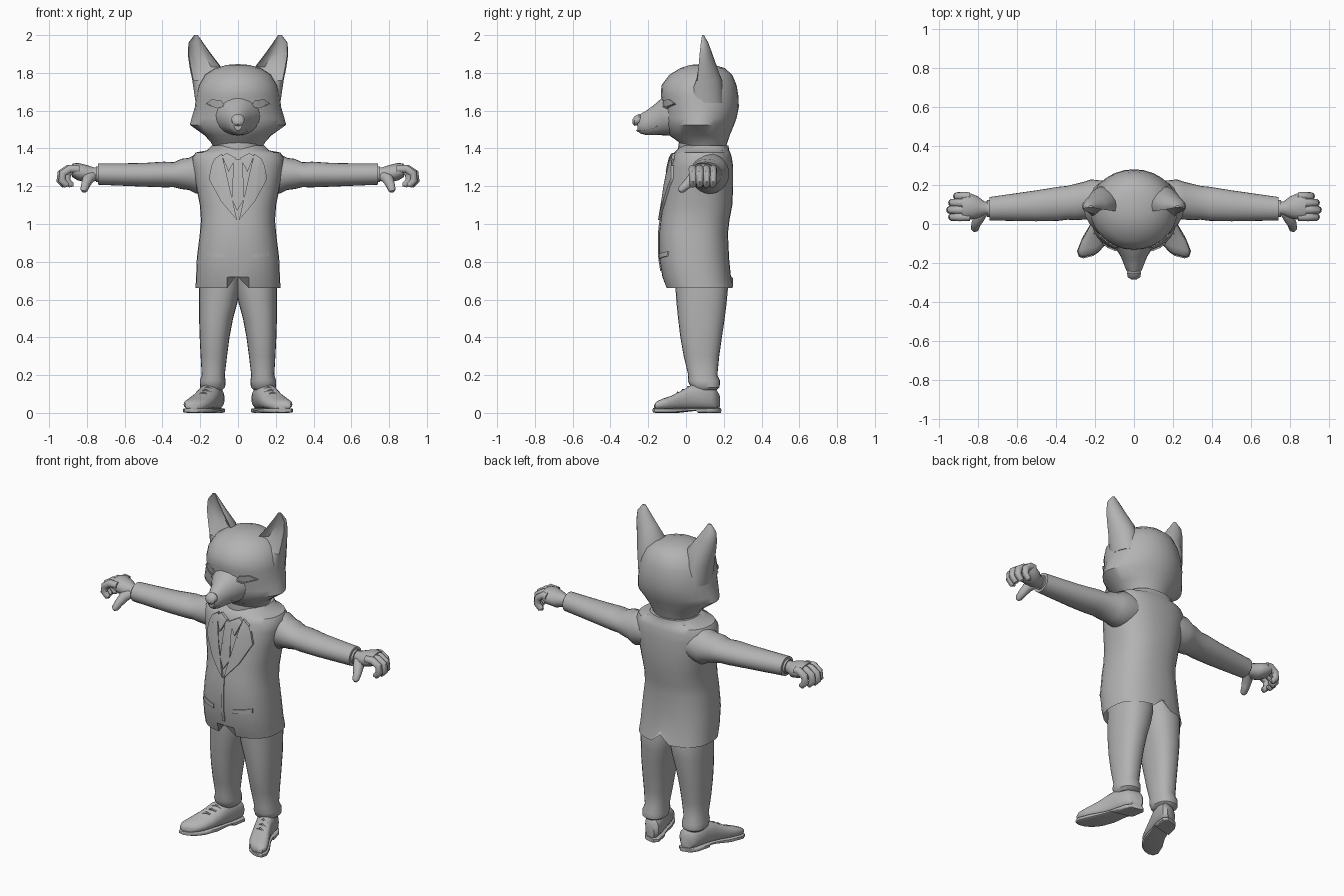
import bpy, bmesh, math
from mathutils import Vector
from mathutils.bvhtree import BVHTree

grey = bpy.data.materials.new("plain_grey")
grey.diffuse_color = (0.45, 0.45, 0.45, 1)


def finish(name, bm, mirror=False):
    bmesh.ops.recalc_face_normals(bm, faces=bm.faces)
    me = bpy.data.meshes.new(name)
    bm.to_mesh(me)
    bm.free()
    ob = bpy.data.objects.new(name, me)
    bpy.context.collection.objects.link(ob)
    me.materials.append(grey)
    if mirror:
        m = ob.modifiers.new("mirror", 'MIRROR')
        m.use_mirror_merge = False
    return ob


def power(v, e):
    return math.copysign(abs(v) ** (2 / e), v)


def loft(name, rings, n=24, e=2.0, mirror=False, tweak=None):
    """Skin rings of (centre, u, v[, exponent]) with capped ends."""
    bm = bmesh.new()
    loops = []
    for r in rings:
        c, u, v = (Vector(p) for p in r[:3])
        ex = r[3] if len(r) > 3 else e
        ang = [2 * math.pi * i / n for i in range(n)]
        loops.append([bm.verts.new(c + u * power(math.cos(a), ex) + v * power(math.sin(a), ex)) for a in ang])
    if tweak:
        tweak(loops)
    for a, b in zip(loops, loops[1:]):
        for i in range(n):
            j = (i + 1) % n
            bm.faces.new((a[i], a[j], b[j], b[i]))
    bm.faces.new(loops[0])
    bm.faces.new(loops[-1])
    return finish(name, bm, mirror)


def stack(name, rows, **kw):
    """Upright loft from rows of z, x0, x1, y_front, y_back[, exponent]."""
    rings = [((((x0 + x1) / 2), (f + b) / 2, z), ((x1 - x0) / 2, 0, 0), (0, (b - f) / 2, 0), *ex)
             for z, x0, x1, f, b, *ex in rows]
    return loft(name, rings, **kw)


def sideways(name, rows, **kw):
    """Loft along x from rows of x, y0, y1, z0, z1."""
    return loft(name, [((x, (a + b) / 2, (c + d) / 2), (0, (b - a) / 2, 0), (0, 0, (d - c) / 2))
                       for x, a, b, c, d in rows], **kw)


def tube(name, path, radii, **kw):
    pts = [Vector(p) for p in path]
    rings = []
    for i, p in enumerate(pts):
        t = (pts[min(i + 1, len(pts) - 1)] - pts[max(i - 1, 0)]).normalized()
        u = t.cross(Vector((0, 1, 0.3))).normalized()
        rings.append((p, u * radii[i], t.cross(u) * radii[i]))
    return loft(name, rings, **kw)


def plate(name, target, outline, thick=0.008, mirror=False):
    """Thin panel with an (x, z) outline laid on the front of a part."""
    tree = BVHTree.FromPolygons([v.co for v in target.data.vertices],
                                [p.vertices for p in target.data.polygons])
    bm = bmesh.new()
    bm.faces.new([bm.verts.new((x, 0, z)) for x, z in outline])
    bmesh.ops.triangulate(bm, faces=bm.faces)
    bmesh.ops.subdivide_edges(bm, edges=bm.edges, cuts=5, use_grid_fill=True)
    for v in bm.verts:
        hit = tree.ray_cast(Vector((v.co.x, -2, v.co.z)), Vector((0, 1, 0)))[0]
        v.co.y = hit.y if hit else 0
    top = bmesh.ops.extrude_face_region(bm, geom=bm.faces[:])
    for g in top["geom"]:
        if isinstance(g, bmesh.types.BMVert):
            g.co.y -= thick
    return finish(name, bm, mirror)


# Jacket, with front notch and back vent cut into the hem
def hem(loops):
    n = len(loops[0])
    for v in loops[1][3 * n // 4:3 * n // 4 + 1]:
        v.co.z = 0.74
    loops[1][n // 4].co.z = 0.71


jacket = stack("jacket", [
    (0.78, -0.19, 0.19, -0.10, 0.19), (0.66, -0.225, 0.225, -0.105, 0.25),
    (0.72, -0.222, 0.222, -0.125, 0.238), (0.82, -0.218, 0.218, -0.142, 0.228),
    (0.95, -0.202, 0.202, -0.143, 0.222), (1.02, -0.196, 0.196, -0.135, 0.23),
    (1.10, -0.202, 0.202, -0.122, 0.245), (1.20, -0.222, 0.222, -0.108, 0.25),
    (1.30, -0.24, 0.24, -0.088, 0.25), (1.35, -0.243, 0.243, -0.075, 0.243),
    (1.378, -0.225, 0.225, -0.062, 0.235), (1.39, -0.165, 0.165, -0.05, 0.228),
    (1.415, -0.14, 0.14, -0.025, 0.225)], n=32, e=2.4, tweak=hem)

# Jacket front: lapels, shirt, tie, collar, pockets and seam
plate("lapel", jacket, [(0.005, 1.02), (0.09, 1.12), (0.155, 1.24), (0.14, 1.31), (0.105, 1.30),
                        (0.125, 1.345), (0.085, 1.372), (0.06, 1.22)], 0.014, True)
plate("tie", jacket, [(-0.005, 1.07), (0.032, 1.13), (0.012, 1.30), (0.024, 1.345),
                      (-0.024, 1.345), (-0.012, 1.30), (-0.032, 1.13)], 0.012)
plate("shirt_collar", jacket, [(0.012, 1.35), (0.05, 1.275), (0.085, 1.36), (0.06, 1.376)], 0.017, True)
plate("pocket_flap", jacket, [(0.065, 0.815), (0.165, 0.83), (0.165, 0.855), (0.065, 0.84)], 0.007, True)
plate("jacket_overlap", jacket, [(-0.012, 0.75), (0.005, 0.75), (0.005, 1.03), (-0.012, 1.0)], 0.006)

# Sleeves with soft creases, and cuffs
sideways("sleeve", [
    (0.14, 0.03, 0.22, 1.18, 1.36), (0.22, 0.025, 0.228, 1.16, 1.372), (0.26, 0.022, 0.215, 1.18, 1.35),
    (0.30, 0.02, 0.205, 1.185, 1.345), (0.34, 0.022, 0.195, 1.195, 1.327), (0.39, 0.016, 0.19, 1.194, 1.33),
    (0.50, 0.014, 0.172, 1.198, 1.323), (0.62, 0.016, 0.155, 1.203, 1.321), (0.74, 0.018, 0.138, 1.208, 1.32),
    (0.74, 0.035, 0.122, 1.222, 1.306), (0.72, 0.04, 0.118, 1.227, 1.30)], mirror=True)
sideways("shirt_cuff", [(0.70, 0.035, 0.122, 1.222, 1.305), (0.752, 0.035, 0.122, 1.222, 1.305)], mirror=True)

# Hands with curled fingers
sideways("palm", [
    (0.73, 0.045, 0.112, 1.228, 1.298), (0.765, 0.045, 0.115, 1.228, 1.30), (0.80, 0.03, 0.142, 1.218, 1.312),
    (0.85, 0.02, 0.162, 1.232, 1.324), (0.88, 0.025, 0.155, 1.25, 1.318)], n=16, mirror=True)
for i, y in enumerate((0.036, 0.072, 0.108, 0.142)):
    d = (0.0, 0.01, 0.0, -0.025)[i]
    tube(f"finger_{i + 1}", [(0.84, y, 1.29), (0.89 + d, y, 1.292), (0.927 + d, y, 1.268),
                             (0.932 + d, y, 1.23), (0.91 + d, y, 1.208), (0.895 + d, y, 1.208)],
         (0.02, 0.022, 0.021, 0.02, 0.018, 0.009), n=10, mirror=True)
tube("thumb", [(0.77, 0.07, 1.255), (0.795, 0.03, 1.235), (0.808, 0.0, 1.205), (0.815, -0.025, 1.182),
               (0.818, -0.034, 1.172)], (0.028, 0.03, 0.024, 0.02, 0.009), n=10, mirror=True)

# Trousers
stack("trouser_leg", [
    (0.12, 0.085, 0.185, 0.04, 0.16), (0.135, 0.068, 0.2, 0.025, 0.178), (0.17, 0.066, 0.202, 0.01, 0.18),
    (0.20, 0.07, 0.192, 0.012, 0.166), (0.30, 0.058, 0.198, -0.012, 0.176), (0.40, 0.045, 0.203, -0.03, 0.19),
    (0.50, 0.026, 0.206, -0.042, 0.205), (0.58, 0.004, 0.206, -0.05, 0.215),
    (0.66, -0.012, 0.206, -0.056, 0.222), (0.76, -0.02, 0.2, -0.06, 0.2)], e=2.3, mirror=True)

# Shoes, turned outwards: rows of y, centre x, half width, bottom, top
def shoe(name, rows, e):
    loft(name, [((x, y, (a + b) / 2), (w, -0.25 * w, 0), (0, 0, (b - a) / 2)) for y, x, w, a, b in rows],
         n=20, e=e, mirror=True)


shoe("shoe", [(0.172, 0.125, 0.035, 0.02, 0.10), (0.15, 0.126, 0.055, 0.015, 0.135),
              (0.09, 0.138, 0.062, 0.015, 0.155), (0.03, 0.155, 0.062, 0.015, 0.148),
              (-0.02, 0.175, 0.066, 0.015, 0.118), (-0.07, 0.198, 0.072, 0.015, 0.092),
              (-0.12, 0.218, 0.07, 0.015, 0.075), (-0.15, 0.228, 0.052, 0.015, 0.062),
              (-0.163, 0.232, 0.028, 0.018, 0.045)], 2.4)
shoe("sole", [(0.178, 0.125, 0.035, 0, 0.025), (0.15, 0.126, 0.058, 0, 0.025), (0.075, 0.142, 0.062, 0, 0.025),
              (0.065, 0.144, 0.058, 0.012, 0.025), (0.02, 0.16, 0.06, 0.008, 0.025),
              (-0.05, 0.19, 0.074, 0, 0.025), (-0.12, 0.218, 0.074, 0, 0.025),
              (-0.155, 0.23, 0.052, 0, 0.025), (-0.17, 0.234, 0.025, 0.003, 0.025)], 5)
for i in range(3):  # laces
    y, x, z = 0.012 - 0.028 * i, 0.162 + 0.011 * i, 0.137 - 0.015 * i
    tube(f"lace_{i + 1}", [(x - 0.035, y + 0.008, z - 0.012), (x, y, z), (x + 0.035, y - 0.008, z - 0.012)],
         (0.005, 0.006, 0.005), n=6, mirror=True)

# Neck and head
stack("neck", [(1.30, -0.12, 0.12, -0.03, 0.2), (1.39, -0.125, 0.125, -0.045, 0.205),
               (1.47, -0.13, 0.13, -0.03, 0.205)])
head = stack("head", [
    (1.40, -0.125, 0.125, -0.02, 0.21), (1.435, -0.145, 0.145, -0.04, 0.22), (1.47, -0.178, 0.178, -0.09, 0.232),
    (1.525, -0.255, 0.255, -0.115, 0.255, 1.75), (1.56, -0.246, 0.246, -0.12, 0.268, 1.85),
    (1.62, -0.228, 0.228, -0.122, 0.28), (1.68, -0.222, 0.222, -0.133, 0.277),
    (1.735, -0.208, 0.208, -0.13, 0.268), (1.79, -0.175, 0.175, -0.088, 0.245),
    (1.825, -0.12, 0.12, -0.03, 0.205), (1.842, -0.06, 0.06, 0.02, 0.15), (1.846, -0.01, 0.01, 0.07, 0.09)], n=28)

# Muzzle and nose: rows of y, half width, bottom, top
muzzle = loft("muzzle", [((0, y, (a + b) / 2), (w, 0, 0), (0, 0, (b - a) / 2)) for y, w, a, b in (
    (0.02, 0.16, 1.45, 1.70), (-0.08, 0.125, 1.468, 1.69), (-0.13, 0.09, 1.47, 1.665), (-0.17, 0.066, 1.47, 1.63),
    (-0.21, 0.05, 1.471, 1.60), (-0.24, 0.038, 1.478, 1.583), (-0.258, 0.022, 1.495, 1.57))], n=20)
loft("nose", [((0, y, z), (w, 0, 0), (0, 0, h)) for y, z, w, h in (
    (-0.23, 1.555, 0.024, 0.02), (-0.25, 1.553, 0.036, 0.03), (-0.272, 1.545, 0.032, 0.026),
    (-0.283, 1.542, 0.014, 0.012))], n=14)
plate("mouth", muzzle, [(0.0, 1.488), (0.04, 1.497), (0.068, 1.515), (0.066, 1.52), (0.04, 1.505), (0.0, 1.495)],
      0.006, True)

# Closed eyelids with lash lines
plate("eyelid", head, [(0.07, 1.628), (0.11, 1.618), (0.17, 1.638), (0.14, 1.66), (0.09, 1.655)], 0.009, True)
plate("lash_line", head, [(0.06, 1.628), (0.11, 1.612), (0.178, 1.636), (0.11, 1.62)], 0.015, True)


# Ears with a hollow front
def hollow(loops):
    n = len(loops[0])
    for ring, depth in zip(loops, (0, 0.05, 0.075, 0.06, 0.035, 0.005)):
        for k, f in ((-2, 0.5), (-1, 0.95), (0, 1), (1, 0.95), (2, 0.5)):
            ring[3 * n // 4 + k].co.y += depth * f


stack("ear", [
    (1.64, 0.10, 0.224, 0.0, 0.20), (1.76, 0.085, 0.242, 0.0, 0.19), (1.83, 0.088, 0.256, 0.02, 0.165),
    (1.90, 0.142, 0.266, 0.04, 0.14), (1.96, 0.185, 0.262, 0.06, 0.118), (2.0, 0.212, 0.232, 0.08, 0.095)],
    n=16, e=1.9, mirror=True, tweak=hollow)

# Smooth shading with crisp edges
bpy.ops.object.select_all(action='SELECT')
bpy.context.view_layer.objects.active = jacket
bpy.ops.object.shade_smooth_by_angle(angle=math.radians(42))
